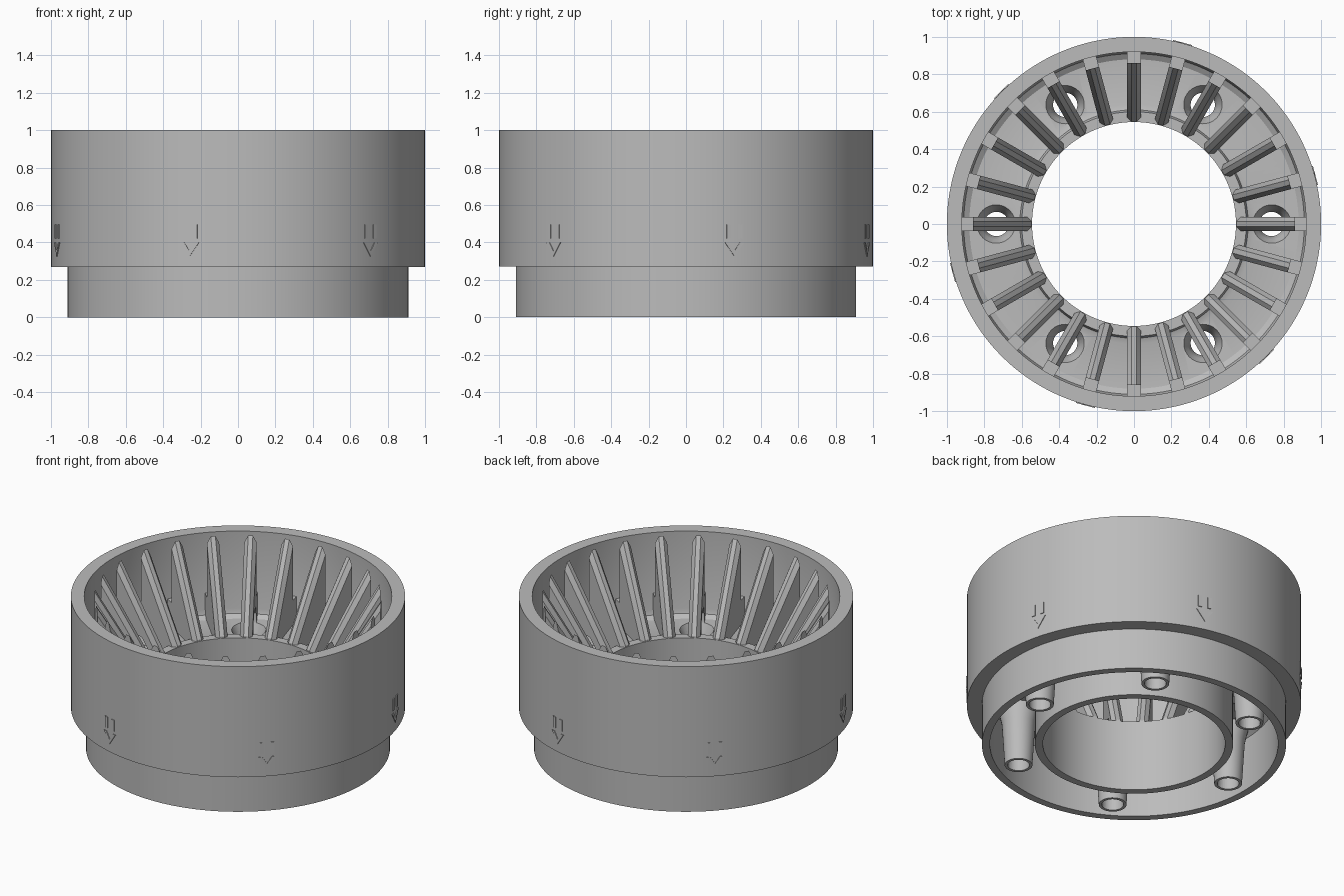
import bpy, bmesh, math
from mathutils import Matrix, Vector

default = bpy.data.objects.get("Cube")
if default:
    bpy.data.objects.remove(default, do_unlink=True)

GREY = (0.5, 0.5, 0.5, 1.0)
grey = bpy.data.materials.new("plain grey")
grey.use_nodes = True
grey.diffuse_color = GREY
grey.node_tree.nodes["Principled BSDF"].inputs["Base Color"].default_value = GREY


def finish(name, bm):
    bmesh.ops.recalc_face_normals(bm, faces=bm.faces)
    mesh = bpy.data.meshes.new(name)
    bm.to_mesh(mesh)
    bm.free()
    mesh.materials.append(grey)
    obj = bpy.data.objects.new(name, mesh)
    bpy.context.collection.objects.link(obj)
    return obj


def lathe(bm, profile, steps, centre=(0, 0, 0)):
    """Revolve a closed (radius, height) profile about a vertical axis."""
    c = Vector(centre)
    verts = [bm.verts.new(c + Vector((r, 0, z))) for r, z in profile]
    edges = [bm.edges.new((a, b)) for a, b in zip(verts, verts[1:] + verts[:1])]
    out = bmesh.ops.spin(bm, geom=verts + edges, cent=c, axis=(0, 0, 1),
                         angle=math.tau, steps=steps)
    bmesh.ops.remove_doubles(bm, verts=bm.verts, dist=1e-5)
    bmesh.ops.dissolve_degenerate(bm, edges=bm.edges, dist=1e-6)


def prism(bm, points, start, end, place):
    """Extrude a 2D outline along local y; returns the outline edge rails."""
    rings = [[bm.verts.new(place @ Vector((x, y, z))) for x, z in points]
             for y in (start, end)]
    for ring in rings:
        bm.faces.new(ring)
    n = len(points)
    for i in range(n):
        j = (i + 1) % n
        bm.faces.new((rings[0][i], rings[0][j], rings[1][j], rings[1][i]))
    return rings


def around(count, offset=0.0):
    return [math.radians(offset) + math.tau * i / count for i in range(count)]


# Stepped cup with floor, inner tube and hollow underside
bm = bmesh.new()
lathe(bm, [(0.91, 0), (0.91, 0.27), (1, 0.27), (1, 1), (0.92, 1), (0.92, 0.49),
           (0.91, 0.46), (0.88, 0.44), (0.64, 0.43), (0.61, 0.44), (0.6, 0.47),
           (0.545, 0.47), (0.545, 0), (0.593, 0), (0.593, 0.35), (0.62, 0.38),
           (0.83, 0.38), (0.862, 0.35), (0.862, 0)], 144)
cup = finish("cup_body", bm)

# Six tapered drain spouts under the floor, and the cutter for their bores
spout_bm, bore_bm = bmesh.new(), bmesh.new()
for a in around(6):
    centre = (0.735 * math.cos(a), 0.735 * math.sin(a), 0)
    lathe(spout_bm, [(0, 0), (0.083, 0), (0.1, 0.28), (0.12, 0.37), (0.12, 0.4),
                     (0, 0.4)], 32, centre)
    lathe(bore_bm, [(0, -0.05), (0.065, -0.05), (0.065, 0.32), (0.08, 0.38),
                    (0.105, 0.44), (0.105, 0.5), (0.07, 0.56), (0, 0.58)], 32, centre)
spouts = finish("drain_spouts", spout_bm)
bores = finish("bore_cutter", bore_bm)
bores.hide_render = True

# Radial fins: sloped chamfered crest, free upper end, low foot to the wall
bm = bmesh.new()
side = [(0.548, 0.42), (0.548, 0.48), (0.86, 1), (0.86, 0.6), (0.925, 0.6), (0.925, 0.42)]
for a in around(24):
    rings = prism(bm, side, -0.037, 0.037, Matrix.Rotation(a, 4, 'Z'))
    crest = [bm.edges.get((ring[i], ring[i + 1])) for ring in rings for i in (0, 1)]
    bmesh.ops.bevel(bm, geom=crest, offset=0.023, segments=1, affect='EDGES')
fins = finish("radial_fins", bm)

# Drill the bores
for obj in (cup, spouts, fins):
    cut = obj.modifiers.new("bores", 'BOOLEAN')
    cut.operation = 'DIFFERENCE'
    cut.solver = 'EXACT'
    cut.object = bores
    bpy.context.view_layer.objects.active = obj
    bpy.ops.object.modifier_apply(modifier=cut.name)
bpy.data.objects.remove(bores, do_unlink=True)

# Slightly raised down-arrow marks on the outer wall
bm = bmesh.new()
chevron = [(0, 0.325), (0.053, 0.4), (0.03, 0.4), (0, 0.355), (-0.03, 0.4), (-0.053, 0.4)]
bars = [[(s * 0.02, 0.42), (s * 0.043, 0.42), (s * 0.043, 0.495), (s * 0.02, 0.495)]
        for s in (-1, 1)]
for a in around(6, 105):
    for outline in [chevron] + bars:
        prism(bm, outline, -1.004, -0.997, Matrix.Rotation(a, 4, 'Z'))
marks = finish("arrow_marks", bm)

# Smooth the round surfaces, keep the edges crisp
for obj in (cup, spouts, fins, marks):
    bpy.ops.object.select_all(action='DESELECT')
    obj.select_set(True)
    bpy.context.view_layer.objects.active = obj
    bpy.ops.object.shade_smooth_by_angle(angle=math.radians(30))
